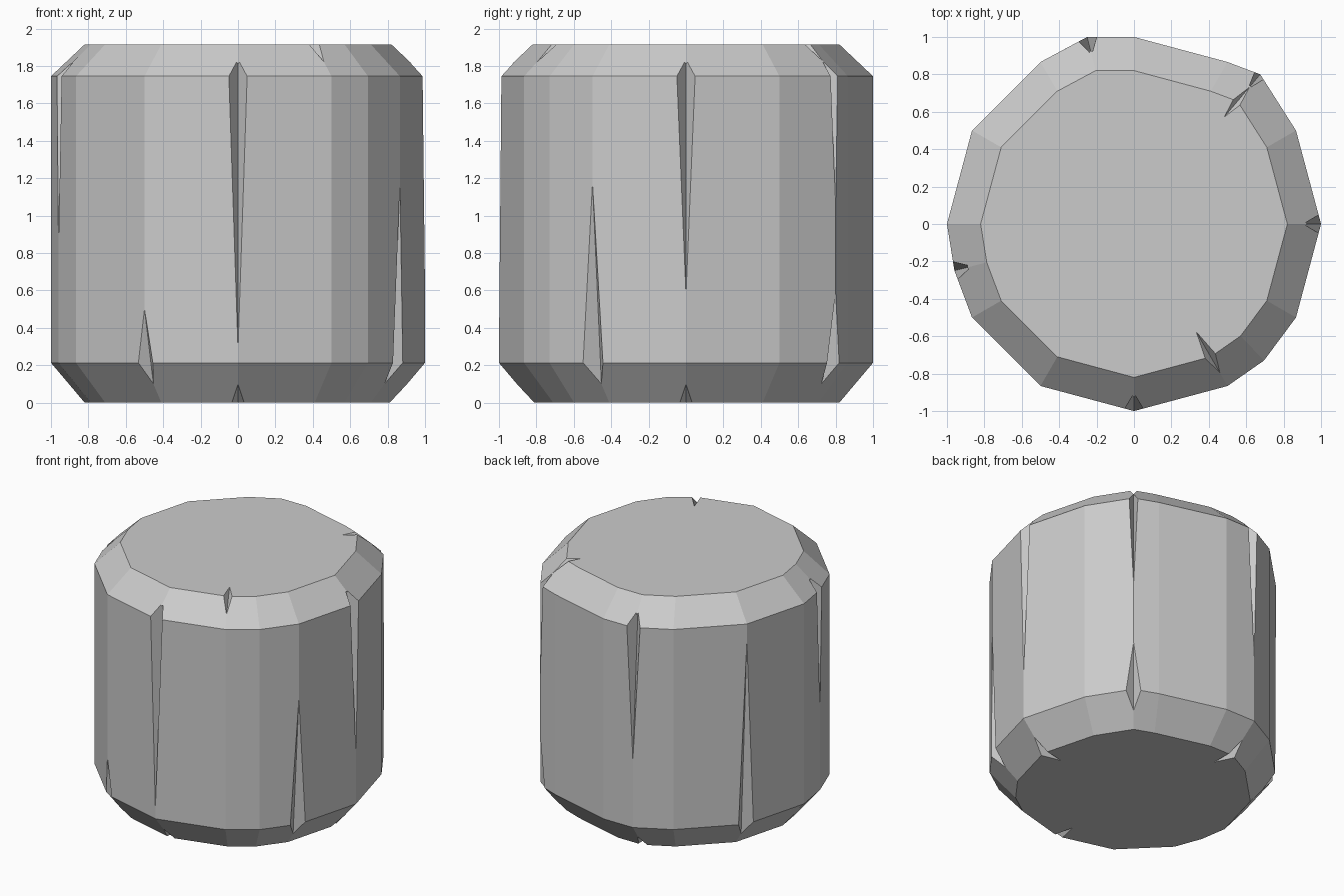
import bpy, bmesh
from mathutils import Vector

if "Cube" in bpy.data.objects:
    bpy.data.objects.remove(bpy.data.objects["Cube"])

# Outline of the body: a 12-gon with a few extra chipped corners
OUTLINE = [(1, 0), (.866, .5), (.675, .8), (.5, .866), (0, 1), (-.25, 1.0),
           (-.5, .866), (-.866, .5), (-1, 0), (-.96, -.25), (-.866, -.5),
           (-.5, -.866), (0, -1), (.5, -.866), (.695, -.73), (.866, -.5)]
# Profile as (scale, height)
PROFILE = [(.82, 0), (1, .213), (1, 1.745), (.82, 1.915)]


def finish(bm, name):
    bmesh.ops.recalc_face_normals(bm, faces=bm.faces)
    me = bpy.data.meshes.new(name)
    bm.to_mesh(me)
    bm.free()
    ob = bpy.data.objects.new(name, me)
    bpy.context.collection.objects.link(ob)
    return ob


# Chamfered block
bm = bmesh.new()
rings = [[bm.verts.new((x * s, y * s, z)) for x, y in OUTLINE] for s, z in PROFILE]
n = len(OUTLINE)
for a, b in zip(rings, rings[1:]):
    for i in range(n):
        j = (i + 1) % n
        bm.faces.new((a[i], a[j], b[j], b[i]))
bm.faces.new(rings[0])
bm.faces.new(rings[-1])
body = finish(bm, "weathered_stump")


def cut(points):
    """Carve the convex hull of the points out of the body."""
    bm = bmesh.new()
    for p in points:
        bm.verts.new(p)
    bmesh.ops.convex_hull(bm, input=bm.verts[:])
    cutter = finish(bm, "crack_cutter")
    cutter.hide_render = True
    mod = body.modifiers.new("crack", 'BOOLEAN')
    mod.operation = 'DIFFERENCE'
    mod.solver = 'EXACT'
    mod.object = cutter
    bpy.context.view_layer.objects.active = body
    bpy.ops.object.modifier_apply(modifier=mod.name)
    bpy.data.objects.remove(cutter)


def frame(x, y):
    p = Vector((x, y, 0))
    t = Vector((-y, x, 0)).normalized()
    return lambda s, w, z: p * s + t * w + Vector((0, 0, z))


def crack(x, y, z_tip, top, w=.05, depth=.05):
    """Long split down a vertical edge, widest at one chamfer."""
    f = frame(x, y)
    z, z_end = (1.745, 1.83) if top else (.213, .1)
    cut([f(1 - depth, 0, z), f(1.02, w * 1.4, z), f(1.02, -w * 1.4, z),
         f(1.002, 0, z_tip), f(.905, 0, z_end)])


def notch(x, y, top, w=.06, inner=.66, reach=.92):
    """Short chip across the rim of an end face."""
    f = frame(x, y)
    z, d = (1.915, 1) if top else (0, -1)
    cut([f(inner, 0, z + .002 * d), f(reach, 0, z - .105 * d),
         f(.86, w, z + .03 * d), f(.86, -w, z + .03 * d)])


# Splits opening at the top
crack(0, -1, .25, True)
crack(1, 0, .55, True)
crack(.675, .8, 1.04, True, .03)
crack(-.96, -.25, .8, True, .045)
crack(-.25, 1.0, .7, True)
# Splits opening at the bottom
crack(-.5, -.866, .51, False)
crack(.866, -.5, 1.2, False, .06)
crack(.675, .8, .6, False, .06)
crack(-.866, .5, 1.65, False, .06)
# Chips in the rims
notch(.5, -.866, True, .055, .66, .95)
notch(.675, .8, True, .05, .71, .95)
notch(0, -1, False)
notch(1, 0, False)
notch(-.25, 1.0, False)
